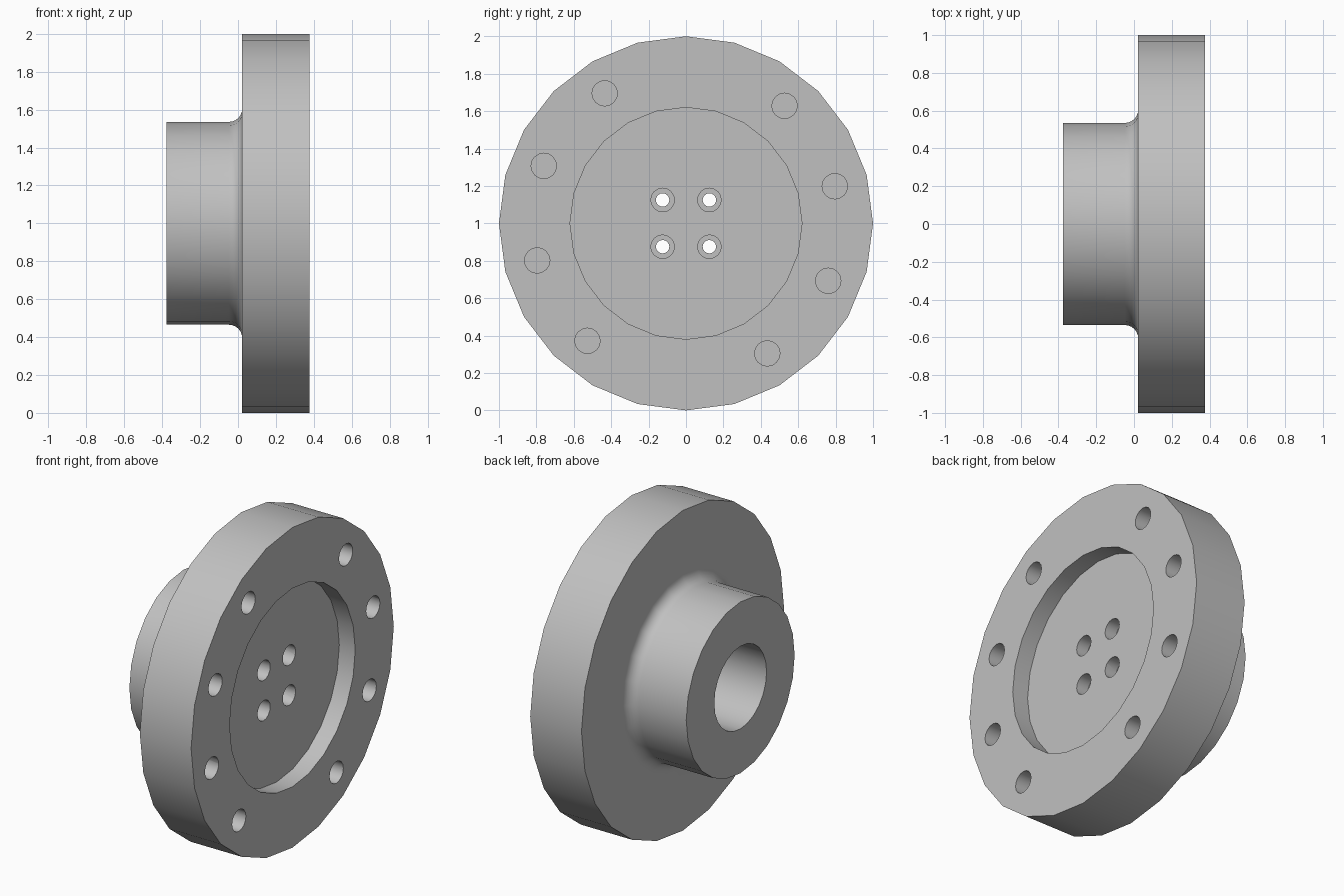
import bpy, bmesh
from math import radians, sin, cos, tau, pi
from mathutils import Vector

cube = bpy.data.objects.get("Cube")
if cube:
    bpy.data.objects.remove(cube)

steel = bpy.data.materials.new("light grey steel")
steel.use_nodes = True
GREY = (0.53, 0.53, 0.53, 1)
steel.diffuse_color = GREY
steel.node_tree.nodes["Principled BSDF"].inputs["Base Color"].default_value = GREY


def revolve(bm, profile, centre, steps):
    """Spin (x, radius) points around an axis along x through centre (y, z)."""
    cy, cz = centre
    verts = [bm.verts.new((x, cy, cz + r)) for x, r in profile]
    edges = [bm.edges.new(pair) for pair in zip(verts, verts[1:])]
    bmesh.ops.spin(bm, geom=verts + edges, cent=(0, cy, cz), axis=(1, 0, 0),
                   angle=tau, steps=steps, use_duplicate=False)


def finish(name, bm):
    bmesh.ops.remove_doubles(bm, verts=bm.verts, dist=1e-4)
    bmesh.ops.recalc_face_normals(bm, faces=bm.faces)
    mesh = bpy.data.meshes.new(name)
    bm.to_mesh(mesh)
    bm.free()
    mesh.materials.append(steel)
    obj = bpy.data.objects.new(name, mesh)
    bpy.context.collection.objects.link(obj)
    return obj


BACK, SHOULDER, FACE = -0.376, 0.022, 0.376
RECESS_FLOOR, BORE_END = 0.266, 0.1
HUB_R, FILLET = 0.535, 0.07

# Hub, fillet, flange and recess as one turned profile
fillet = [(SHOULDER - FILLET + FILLET * sin(a), HUB_R + FILLET - FILLET * cos(a))
          for a in (i * pi / 12 for i in range(7))]
profile = [(BORE_END, 0), (BORE_END, 0.258), (BACK, 0.258), (BACK, HUB_R),
           *fillet,
           (SHOULDER, 1), (FACE, 1), (FACE, 0.62), (RECESS_FLOOR, 0.62),
           (RECESS_FLOOR, 0)]
bm = bmesh.new()
revolve(bm, profile, (0, 1), 24)
flange = finish("flange_hub", bm)

bm = bmesh.new()
# Blind bolt holes, with the two near-vertical positions of the ring left out
for i in range(10):
    if i % 5 != 2:
        a = radians(14 + 36 * i)
        revolve(bm, [(0.16, 0), (0.16, 0.068), (0.5, 0.068), (0.5, 0)],
                (0.82 * cos(a), 1 + 0.82 * sin(a)), 16)
# Counterbored holes through the web
for y in (-0.125, 0.125):
    for z in (-0.125, 0.125):
        step = RECESS_FLOOR - 0.08
        revolve(bm, [(0, 0), (0, 0.036), (step, 0.036), (step, 0.063),
                     (0.35, 0.063), (0.35, 0)], (y, 1 + z), 16)
cutter = finish("hole_cutter", bm)
cutter.hide_render = True

# Cut the holes
cut = flange.modifiers.new("holes", 'BOOLEAN')
cut.operation = 'DIFFERENCE'
cut.solver = 'EXACT'
cut.object = cutter
bpy.ops.object.select_all(action='DESELECT')
flange.select_set(True)
bpy.context.view_layer.objects.active = flange
bpy.ops.object.modifier_apply(modifier=cut.name)
bpy.data.objects.remove(cutter)
bpy.ops.object.shade_smooth_by_angle(angle=radians(32))
